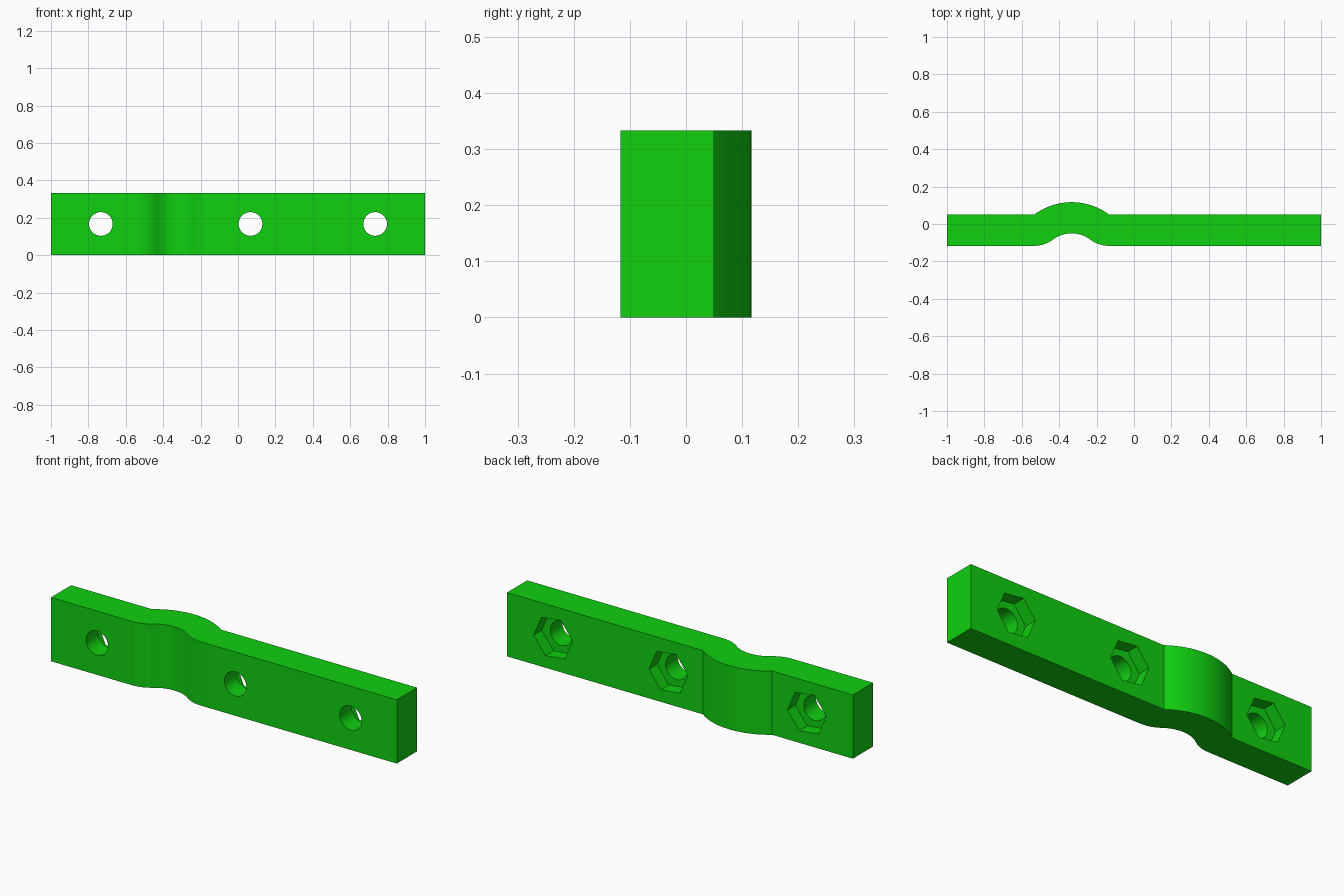
import bpy, bmesh
from math import pi, sin, cos, atan2, radians
from mathutils import Matrix

if "Cube" in bpy.data.objects:
    bpy.data.objects.remove(bpy.data.objects["Cube"])

HEIGHT = 1 / 3
FRONT, BACK = -0.1167, 0.05
BUMP_X, BUMP_Y = -1 / 3, -0.2167      # common centre of both bump arcs
R_OUT, R_IN, R_FILLET = 1 / 3, 1 / 6, 1 / 6
HOLES = (-0.7333, 0.0667, 0.7333)


def arc(cx, cy, r, a0, a1, n):
    return [(cx + r * cos(a0 + (a1 - a0) * i / n),
             cy + r * sin(a0 + (a1 - a0) * i / n)) for i in range(n + 1)]


def make_object(name, bm):
    mesh = bpy.data.meshes.new(name)
    bm.to_mesh(mesh)
    bm.free()
    ob = bpy.data.objects.new(name, mesh)
    bpy.context.collection.objects.link(ob)
    return ob


# Outline of the strap: wavy front edge, then back edge with bump
slope = atan2(0.2667, 0.2)            # direction where groove meets fillet
fy = FRONT + R_FILLET
outline = [(-1, FRONT)]
outline += arc(BUMP_X - 0.2, fy, R_FILLET, -pi / 2, -slope, 10)
outline += arc(BUMP_X, BUMP_Y, R_IN, pi - slope, slope, 20)[1:-1]
outline += arc(BUMP_X + 0.2, fy, R_FILLET, -pi + slope, -pi / 2, 10)
outline += [(1, FRONT), (1, BACK)]
edge = atan2(0.2667, 0.2)             # where the outer arc meets the back face
outline += arc(BUMP_X, BUMP_Y, R_OUT, edge, pi - edge, 32)
outline += [(-1, BACK)]

bm = bmesh.new()
face = bm.faces.new([bm.verts.new((x, y, 0)) for x, y in outline])
top = bmesh.ops.extrude_face_region(bm, geom=[face])["geom"]
bmesh.ops.translate(bm, vec=(0, 0, HEIGHT),
                    verts=[v for v in top if isinstance(v, bmesh.types.BMVert)])
bmesh.ops.recalc_face_normals(bm, faces=bm.faces)
strap = make_object("clamp_strap", bm)

green = bpy.data.materials.new("bright green")
green.diffuse_color = (0.005, 0.63, 0.005, 1)
green.use_nodes = True
green.node_tree.nodes["Principled BSDF"].inputs["Base Color"].default_value = green.diffuse_color
strap.data.materials.append(green)
bpy.context.view_layer.objects.active = strap
strap.select_set(True)


def cut(name, x, y0, y1, radius, sides, turn=0):
    """Cut a prism-shaped hole running along y."""
    bm = bmesh.new()
    bmesh.ops.create_cone(
        bm, cap_ends=True, segments=sides, radius1=radius, radius2=radius,
        depth=y1 - y0,
        matrix=Matrix.Translation((x, (y0 + y1) / 2, HEIGHT / 2))
        @ Matrix.Rotation(turn, 4, 'Y')
        @ Matrix.Rotation(pi / 2, 4, 'X') @ Matrix.Rotation(pi / 2, 4, 'Z'))
    cutter = make_object(name, bm)
    cutter.hide_render = True
    mod = strap.modifiers.new(name, 'BOOLEAN')
    mod.operation = 'DIFFERENCE'
    mod.solver = 'EXACT'
    mod.object = cutter
    bpy.ops.object.modifier_apply(modifier=mod.name)
    bpy.data.objects.remove(cutter)


# Bolt holes with hexagonal nut pockets on the back
for x in HOLES:
    cut("bolt_hole", x, -0.3, 0.3, 0.0635, 32)
    # the hexagon has its points at the sides, leaning slightly
    cut("nut_pocket", x, BACK - 0.0667, 0.2, 0.113, 6, radians(90 + 60 + 30 + 7))

bpy.ops.object.shade_smooth_by_angle(angle=radians(30))
